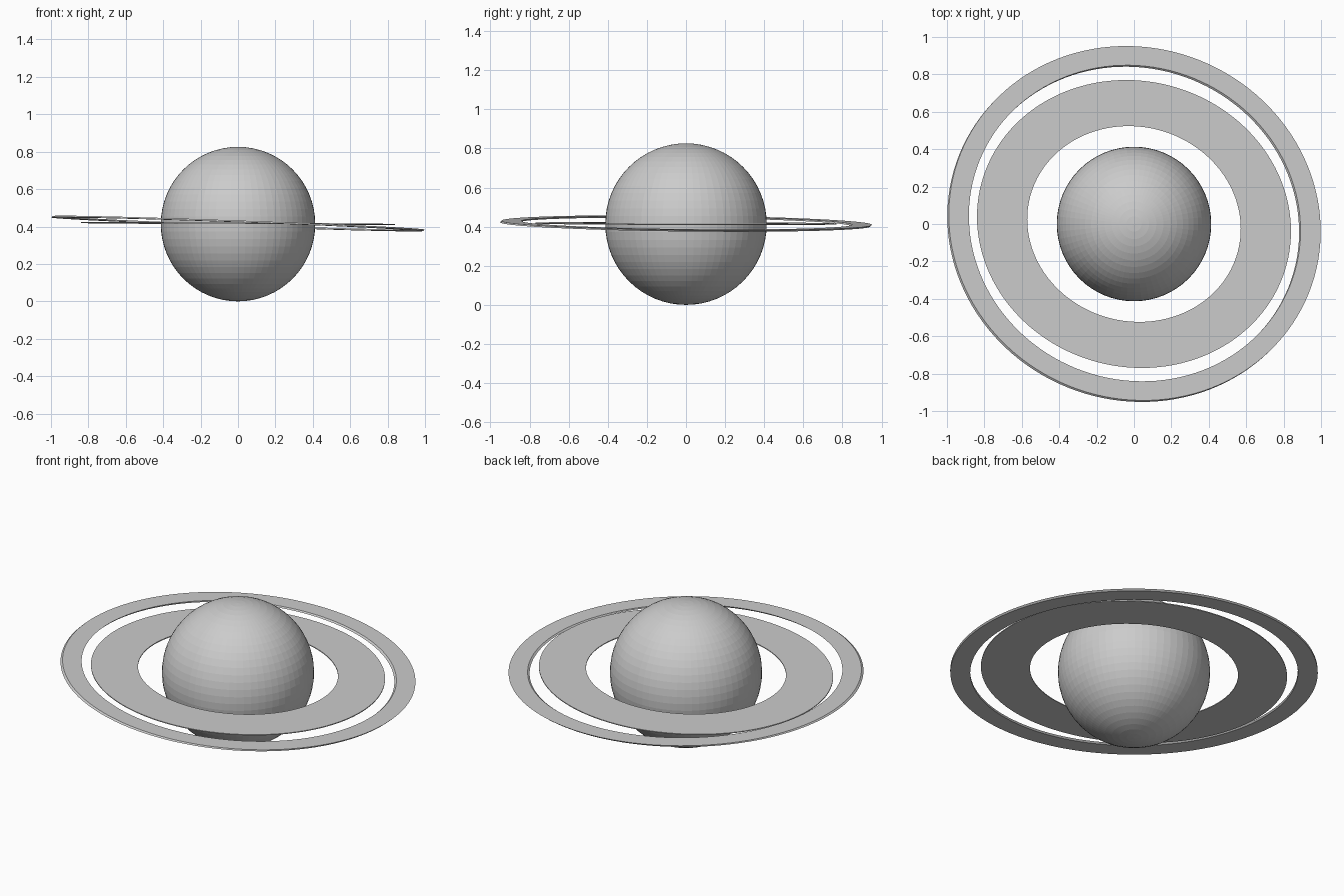
import bpy, bmesh, math

if "Cube" in bpy.data.objects:
    bpy.data.objects.remove(bpy.data.objects["Cube"])

grey = bpy.data.materials.new("light_grey")
grey.diffuse_color = (0.6, 0.6, 0.6, 1)
grey.use_nodes = True
grey.node_tree.nodes["Principled BSDF"].inputs["Base Color"].default_value = grey.diffuse_color


def add_object(name, bm):
    bmesh.ops.recalc_face_normals(bm, faces=bm.faces)
    mesh = bpy.data.meshes.new(name)
    bm.to_mesh(mesh)
    bm.free()
    mesh.materials.append(grey)
    obj = bpy.data.objects.new(name, mesh)
    bpy.context.collection.objects.link(obj)
    return obj


def ring(name, a, b, hole, turn, slope, thick, shift, z0=0.416, n=128):
    """Flat elliptical ring: turned about z, tilted by slope, underside shifted sideways."""
    bm = bmesh.new()
    c, s = math.cos(turn), math.sin(turn)
    loops = []
    for k, side in ((1, 1), (1, -1), (hole, -1), (hole, 1)):
        loop = []
        for i in range(n):
            t = 2 * math.pi * i / n
            u, v = a * k * math.cos(t), b * k * math.sin(t)
            x, y = u * c - v * s, u * s + v * c
            z = z0 + slope[0] * x + slope[1] * y + side * thick / 2
            loop.append(bm.verts.new((x + side * shift, y + side * shift, z)))
        loops.append(loop)
    for j in range(4):
        p, q = loops[j], loops[(j + 1) % 4]
        for i in range(n):
            m = (i + 1) % n
            bm.faces.new((p[i], p[m], q[m], q[i]))
    return add_object(name, bm)


# Planet ball
R = 0.413
bm = bmesh.new()
bmesh.ops.create_uvsphere(bm, u_segments=64, v_segments=32, radius=R)
bmesh.ops.translate(bm, verts=bm.verts, vec=(0, 0, R))
add_object("planet_ball", bm)

# Broad inner ring, almost level
ring("inner_ring", 0.919 * 0.919, 0.764, 0.68, math.radians(-15), (-0.006, -0.003), 0.005, 0)

# Narrow outer ring, tilted a little more
ring("outer_ring", 1.003, 0.938, 0.892, math.radians(-22), (-0.037, -0.013), 0.008, 0.004)
